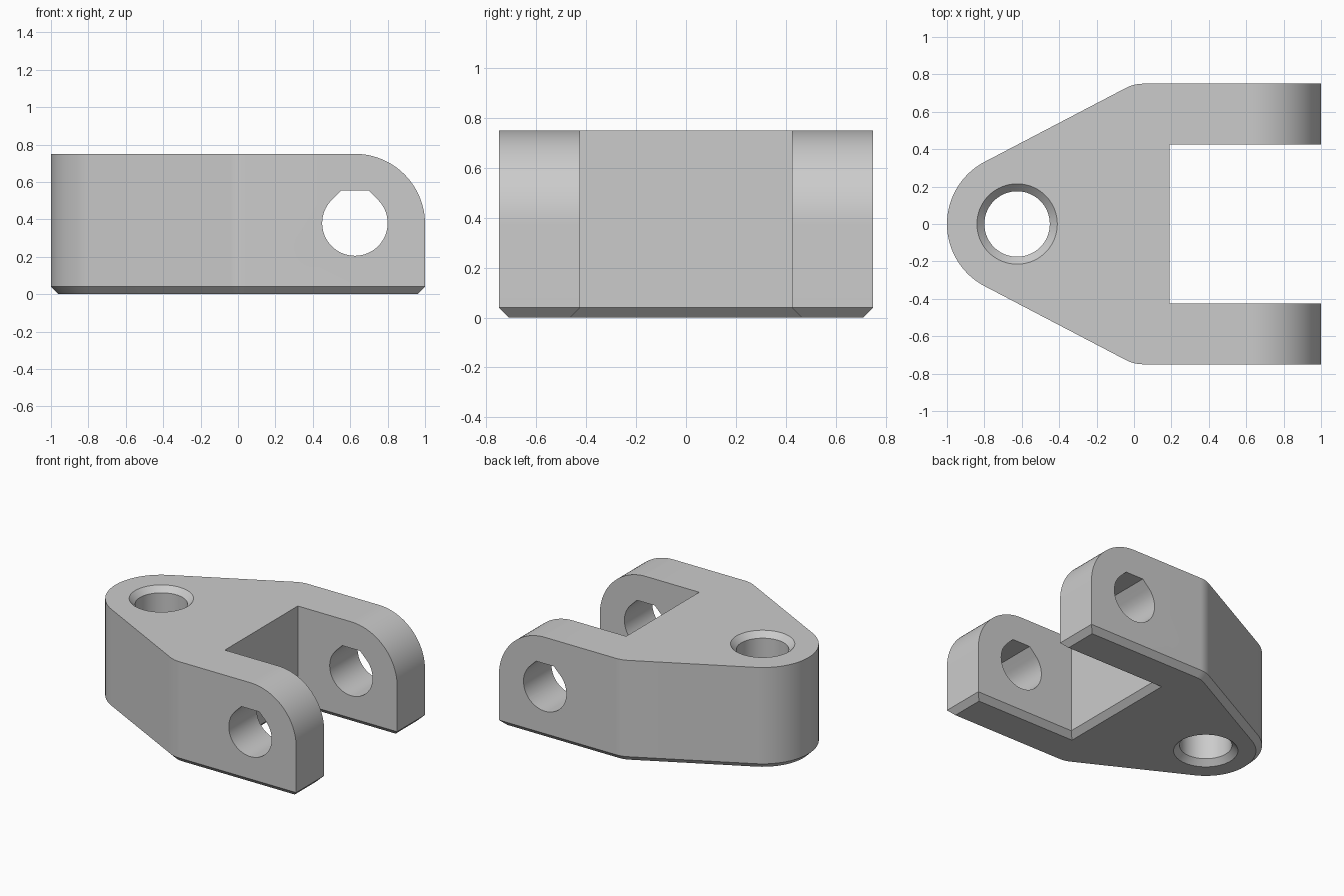
import bpy
import bmesh
from math import sin, cos, tan, radians

if "Cube" in bpy.data.objects:
    bpy.data.objects.remove(bpy.data.objects["Cube"], do_unlink=True)

HEIGHT = 0.75
CHAMFER = 0.04
ROUND = 0.375        # nose and lug radius
BORE = 0.175
CENTRE = 0.625       # hole distance from the middle
SLOPE = 27.6         # angle of the tapered flanks

grey = bpy.data.materials.new("light grey")
grey.use_nodes = True
grey.diffuse_color = (0.6, 0.6, 0.6, 1)
grey.node_tree.nodes["Principled BSDF"].inputs["Base Color"].default_value = (0.6, 0.6, 0.6, 1)


def arc(cx, cy, r, start, end, steps):
    angles = [radians(start + (end - start) * i / steps) for i in range(steps + 1)]
    return [(cx + r * cos(a), cy + r * sin(a)) for a in angles]


def loft(rings):
    """Closed solid through a stack of rings with equal point counts."""
    bm = bmesh.new()
    loops = [[bm.verts.new(p) for p in ring] for ring in rings]
    n = len(loops[0])
    for low, high in zip(loops, loops[1:]):
        for i in range(n):
            j = (i + 1) % n
            bm.faces.new((low[i], low[j], high[j], high[i]))
    bm.faces.new(loops[0][::-1])
    bm.faces.new(loops[-1])
    bmesh.ops.recalc_face_normals(bm, faces=bm.faces)
    return bm


def make_object(name, bm):
    mesh = bpy.data.meshes.new(name)
    bm.to_mesh(mesh)
    bm.free()
    obj = bpy.data.objects.new(name, mesh)
    bpy.context.collection.objects.link(obj)
    mesh.materials.append(grey)
    return obj


# Half outline of the fork: slot, arm, shoulder fillet, tapered flank, nose
fillet = 0.0475 / tan(radians(SLOPE / 2))
half = [(0.19, 0.425), (1, 0.425), (1, 0.75)]
half += arc(0.0475, 0.75 - fillet, fillet, 90, 90 + SLOPE, 8)
half += arc(-CENTRE, 0, ROUND, 90 + SLOPE, 180, 20)
outline = half + [(x, -y) for x, y in half[-2::-1]]
bm = loft([[(x, y, z) for x, y in outline] for z in (0, HEIGHT)])

# Rounded upper ends of the two arms
ends = [e for e in bm.edges
        if all(v.co.x > 0.99 and v.co.z > HEIGHT - 0.01 for v in e.verts)]
bmesh.ops.bevel(bm, geom=ends, offset=ROUND, offset_type='OFFSET',
                segments=24, profile=0.5, affect='EDGES')

# Chamfer around the underside
rim = [e for e in bm.edges if all(v.co.z < 0.001 for v in e.verts)]
bmesh.ops.bevel(bm, geom=rim, offset=CHAMFER, offset_type='OFFSET',
                segments=1, profile=0.5, affect='EDGES')
body = make_object("fork_bracket", bm)

# Vertical bore, countersunk at both ends
levels = [(-0.1, BORE + CHAMFER + 0.1), (CHAMFER, BORE),
          (HEIGHT - CHAMFER, BORE), (HEIGHT + 0.1, BORE + CHAMFER + 0.1)]
bore = make_object("nose_bore_cutter", loft(
    [[(x, y, z) for x, y in arc(-CENTRE, 0, r, 0, 360, 64)[:-1]] for z, r in levels]))

# Flat-topped teardrop hole through both arms
flat = BORE * (2 ** 0.5 - 1)
drop = arc(CENTRE, 0.38, BORE, 135, 405, 48)
drop += [(CENTRE + flat, 0.38 + BORE), (CENTRE - flat, 0.38 + BORE)]
pin = make_object("pin_hole_cutter", loft(
    [[(x, y, z) for x, z in drop] for y in (-1, 1)]))

# Cut the holes and discard the cutters
bpy.ops.object.select_all(action='DESELECT')
bpy.context.view_layer.objects.active = body
body.select_set(True)
for cutter in (bore, pin):
    cutter.hide_render = True
    mod = body.modifiers.new(cutter.name, 'BOOLEAN')
    mod.operation = 'DIFFERENCE'
    mod.solver = 'EXACT'
    mod.object = cutter
    bpy.ops.object.modifier_apply(modifier=mod.name)
    bpy.data.objects.remove(cutter, do_unlink=True)

bpy.ops.object.shade_smooth_by_angle(angle=radians(30))
